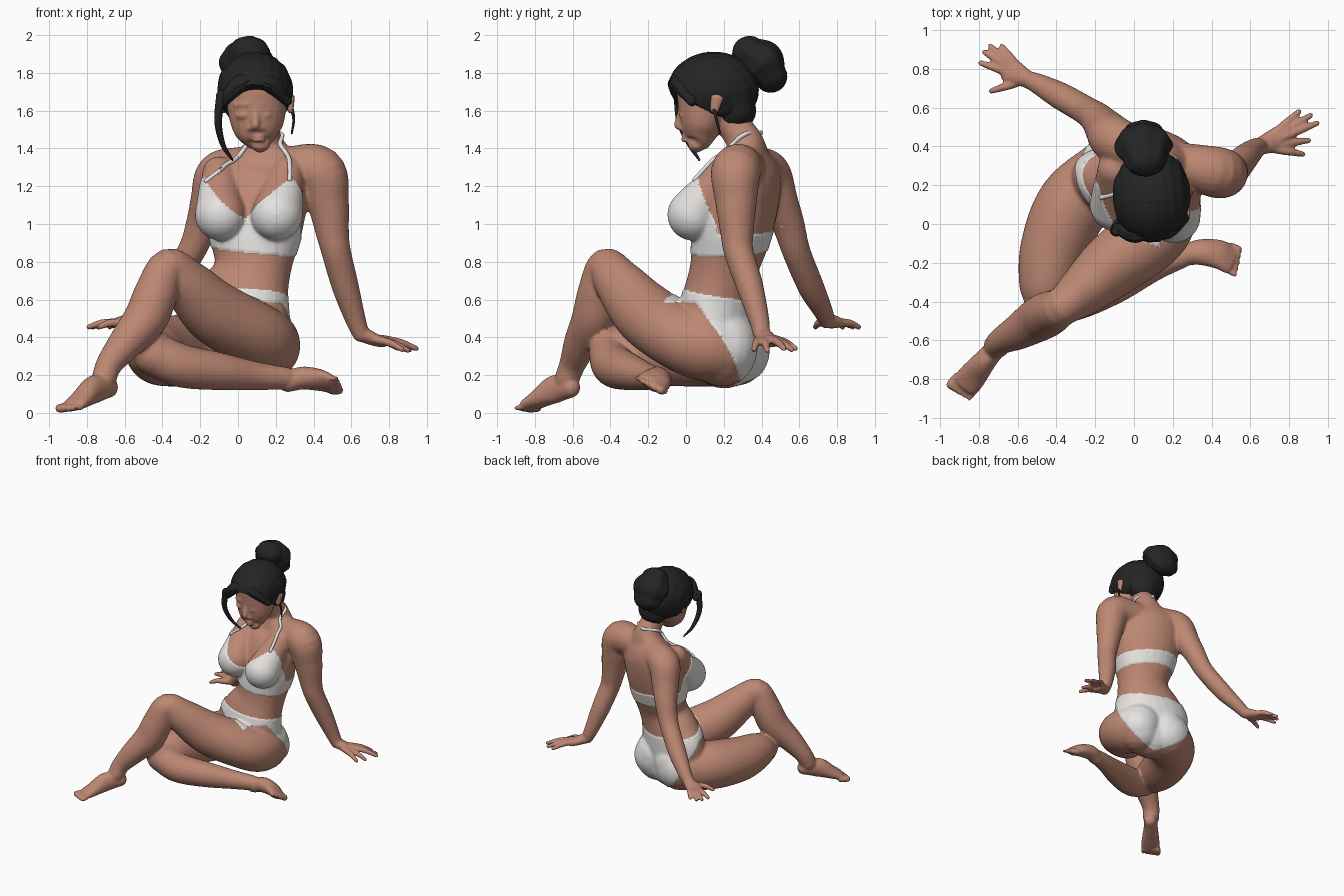
import bpy
import bmesh
import math
from mathutils import Vector
from mathutils.bvhtree import BVHTree

UP = Vector((0, 0, 1))
start_cube = bpy.data.objects.get("Cube")
if start_cube:
    bpy.data.objects.remove(start_cube, do_unlink=True)


def make_material(name, rgb):
    mat = bpy.data.materials.new(name)
    mat.use_nodes = True
    mat.diffuse_color = (*rgb, 1)
    mat.node_tree.nodes["Principled BSDF"].inputs["Base Color"].default_value = (*rgb, 1)
    return mat


skin = make_material("warm_skin", (.51, .245, .172))
cloth = make_material("white_cloth", (.78, .77, .75))
black = make_material("black_hair", (.018, .018, .019))


def resample(points, steps):
    """Catmull-Rom curve through points holding a position and two radii."""
    keys = [Vector(p if len(p) == 5 else (*p, p[3])) for p in points]
    keys = [keys[0] * 2 - keys[1]] + keys + [keys[-1] * 2 - keys[-2]]
    out = []
    for a, b, c, d in zip(keys, keys[1:], keys[2:], keys[3:]):
        for s in range(steps):
            t = s / steps
            out.append((b * 2 + (c - a) * t + (a * 2 - b * 5 + c * 4 - d) * t ** 2
                        + (b * 3 - a - c * 3 + d) * t ** 3) * .5)
    return out + [keys[-2]]


def tube(bm, points, side=(1, 0, 0), steps=6, count=24, ridge=0):
    """Closed rounded tube with an elliptical section; side is the first radius."""
    path = resample(points, steps)
    spots = [Vector(p[:3]) for p in path]
    last = len(path) - 1
    sections = []
    for i, p in enumerate(path):
        along = (spots[min(i + 1, last)] - spots[max(i - 1, 0)]).normalized()
        sections.append((spots[i], along, p[3], p[4]))

    def cap(section, sign):
        c, along, a, b = section
        return [(c + along * sign * min(a, b) * math.sin(q), along, a * math.cos(q), b * math.cos(q))
                for q in (.3, .6, .9, 1.2, 1.45)]

    sections = cap(sections[0], -1)[::-1] + sections + cap(sections[-1], 1)
    rings = []
    for c, along, a, b in sections:
        s = Vector(side)
        s = (s - along * s.dot(along)).normalized()
        up = along.cross(s)
        ring = []
        for k in range(count):
            q = math.tau * k / count
            swell = 1 + ridge * math.cos(q * 8)
            ring.append(bm.verts.new(c + (s * a * math.cos(q) + up * b * math.sin(q)) * swell))
        rings.append(ring)
    for low, high in zip(rings, rings[1:]):
        for k in range(count):
            n = (k + 1) % count
            bm.faces.new((low[k], low[n], high[n], high[k]))
    bm.faces.new(rings[0])
    bm.faces.new(rings[-1])


def finish(bm, name, mats):
    bmesh.ops.recalc_face_normals(bm, faces=bm.faces)
    mesh = bpy.data.meshes.new(name)
    bm.to_mesh(mesh)
    bm.free()
    obj = bpy.data.objects.new(name, mesh)
    bpy.context.collection.objects.link(obj)
    for mat in mats:
        mesh.materials.append(mat)
    return obj


def shade(obj):
    bpy.ops.object.select_all(action="DESELECT")
    obj.select_set(True)
    bpy.context.view_layer.objects.active = obj
    bpy.ops.object.shade_smooth_by_angle(angle=math.radians(40))


def hand(bm, wrist, palm, tips):
    wrist, palm = Vector(wrist), Vector(palm)
    across = (palm - wrist).cross(UP)
    middle = wrist.lerp(palm, .6)
    tube(bm, [(*wrist, .045, .042), (*middle, .06, .034), (*palm, .066, .024)], across)
    for tip in tips:
        tip = Vector(tip)
        root, knuckle = wrist.lerp(tip, .35), wrist.lerp(tip, .7) + UP * .01
        tube(bm, [(*root, .024), (*knuckle, .021), (*tip, .015)], across, 4, 12)


def toes(bm, center, across, ahead):
    center, across, ahead = Vector(center), Vector(across), Vector(ahead)
    for k in range(-2, 3):
        root = center + across * k * .5
        size = .019 + .003 * k
        tube(bm, [(*root, size), (*(root + ahead * (1 + k * .1)), size)], across, 3, 12)


# Torso, buttocks, breasts and neck
chest_side = Vector((.96, -.28, 0))
chest_front = Vector((-.28, -.96, 0))
hip_side = Vector((.94, -.34, 0))
hip_front = Vector((-.34, -.94, 0))
body = bmesh.new()
tube(body, [(-.01, .2, .3, .22, .17), (-.02, .185, .45, .315, .195), (.02, .18, .59, .275, .195),
            (.075, .2, .75, .207, .178), (.09, .235, .92, .245, .2), (.1, .28, 1.1, .275, .2),
            (.12, .32, 1.25, .27, .17), (.14, .32, 1.35, .2, .12), (.14, .31, 1.43, .105, .1),
            (.13, .27, 1.5, .085, .09), (.11, .2, 1.6, .09, .1)], hip_side)
for x, y in ((.115, .2), (-.1, .255)):
    tube(body, [(x, y, .37, .175), (x, y - .01, .315, .175)])
for top, low in (((.26, .2), (.205, .04)), ((-.1, .28), (-.09, .1))):
    tube(body, [(*top, 1.27, .09), (*low, 1.05, .135)])

# Arms and hands
tube(body, [(.25, .31, 1.3, .11), (.43, .265, 1.28, .133), (.475, .265, 1.12, .112), (.5, .27, .95, .088),
            (.52, .28, .85, .078), (.565, .335, .68, .072), (.62, .385, .5, .055), (.65, .4, .42, .045)], (0, 1, 0))
hand(body, (.65, .4, .42), (.76, .445, .37),
     [(.85, .58, .34), (.91, .56, .335), (.945, .52, .34), (.9, .43, .33), (.87, .36, .335)])
tube(body, [(.02, .38, 1.3, .11), (-.1, .435, 1.26, .122), (-.145, .485, 1.13, .107), (-.19, .54, 1, .087),
            (-.25, .585, .85, .075), (-.38, .66, .67, .07), (-.5, .725, .54, .052), (-.55, .745, .49, .044)], (0, 1, 0))
hand(body, (-.55, .745, .49), (-.65, .8, .475),
     [(-.79, .83, .455), (-.77, .885, .455), (-.74, .915, .455), (-.68, .915, .455), (-.735, .685, .455)])

# Raised left leg
tube(body, [(.13, .2, .34, .175), (.145, .08, .36, .185), (.09, -.05, .41, .185, .175), (-.12, -.22, .53, .165, .17),
            (-.27, -.35, .68, .128, .135), (-.37, -.425, .765, .1, .105), (-.435, -.46, .63, .115),
            (-.49, -.49, .5, .115), (-.595, -.555, .37, .092), (-.68, -.6, .26, .07), (-.71, -.63, .18, .065)],
     (.67, -.74, 0), count=32)
tube(body, [(-.685, -.61, .135, .05, .055), (-.76, -.695, .125, .058, .075), (-.825, -.775, .075, .072, .05),
            (-.865, -.825, .045, .075, .034)], (.7, -.7, 0))
toes(body, (-.868, -.83, .028), (-.042, .042, 0), (-.028, -.033, -.003))

# Folded right leg
tube(body, [(-.13, .25, .33, .19), (-.31, .1, .33, .19), (-.41, -.12, .32, .175), (-.45, -.3, .33, .145),
            (-.455, -.4, .335, .112)], UP, count=32)
tube(body, [(-.44, -.4, .31, .115), (-.3, -.38, .25, .115), (-.1, -.31, .22, .1), (.1, -.22, .195, .075),
            (.25, -.165, .185, .06)], UP)
tube(body, [(.265, -.16, .165, .055), (.34, -.145, .185, .068, .06), (.43, -.155, .175, .08, .052),
            (.49, -.18, .157, .086, .036)], (0, .88, -.42))
toes(body, (.497, -.185, .152), (0, .066, -.031), (.03, -.012, 0))

# Head, nose, eyelids, brows, lips and ears
tube(body, [(.1, .13, 1.76, .13, .15), (.1, .115, 1.68, .16, .168), (.1, .095, 1.6, .155, .142), (.105, .075, 1.5, .13, .105),
            (.115, .065, 1.44, .085, .07), (.12, .055, 1.42, .05, .045)])
tube(body, [(.095, -.028, 1.6, .016), (.092, -.04, 1.525, .024, .024)])
for x in (-.1, .1):
    tube(body, [(.095 + x * .35, -.02, 1.505, .012), (.093 + x * .1, -.035, 1.512, .016)], UP)
    tube(body, [(.09 + x * .9, .004, 1.575, .018), (.09 + x * .6, -.014, 1.575, .022)], UP)
    tube(body, [(.09 + x, .004, 1.63, .016), (.09 + x * .4, -.026, 1.635, .018)], UP)
    tube(body, [(.1 + x * 1.83, .165, 1.67, .018, .036), (.1 + x * 1.78, .15, 1.6, .016, .024)])
for z in (1.464, 1.444):
    tube(body, [(.085, -.002, z, .01), (.11, -.013, z, .013), (.135, -.002, z, .01)], UP)

# Fuse the body into one surface
figure = finish(body, "body_and_swimwear", [skin, cloth])
remesh = figure.modifiers.new("Fuse", "REMESH")
remesh.mode = "VOXEL"
remesh.voxel_size = .0085
soften = figure.modifiers.new("Soften", "SMOOTH")
soften.factor, soften.iterations = .5, 5
bpy.context.view_layer.objects.active = figure
for label in ("Fuse", "Soften"):
    bpy.ops.object.modifier_apply(modifier=label)


def is_cloth(p):
    # Chest band and cups
    q = p - Vector((.1, .27, 0))
    u, w = q.dot(chest_side), q.dot(chest_front)
    if abs(u) < (.31 if w > 0 else .265) and .85 < p.z + .1 * u < .96:
        return True
    if .93 < p.z < 1.25 and abs(u) < .33 and w > .045 + .4 * (p.z - 1):
        return p.z < 1.03 + .9 * abs(u)
    # Briefs
    q = p - Vector((-.02, .18, 0))
    u, w = q.dot(hip_side), q.dot(hip_front)
    leg_line = .25 + 1.35 * w + abs(u)
    return abs(u) < .37 and min(leg_line, .585) < p.z < .63 + .18 * w and w < .23


# Blend the joins of the trunk and hips
surface = bmesh.new()
surface.from_mesh(figure.data)
trunk = [v for v in surface.verts if .18 < v.co.z < 1.4 and abs(v.co.x) < .5 and -.2 < v.co.y < .6]
for _ in range(12):
    bmesh.ops.smooth_vert(surface, verts=trunk, factor=.5, use_axis_x=True, use_axis_y=True, use_axis_z=True)

# Colour the swimwear and raise it slightly from the skin
for face in surface.faces:
    face.material_index = int(is_cloth(face.calc_center_median()))
surface.normal_update()
for v in [v for v in surface.verts if all(f.material_index for f in v.link_faces)]:
    v.co += v.normal * .005
surface.to_mesh(figure.data)
shade(figure)

# Halter straps laid over the skin
tree = BVHTree.FromBMesh(surface)
straps = bmesh.new()
for route in ([(.27, .06, 1.22), (.27, .15, 1.35), (.23, .24, 1.43), (.13, .39, 1.48)],
              [(-.13, .17, 1.19), (-.06, .2, 1.32), (.03, .26, 1.43), (.13, .39, 1.48)]):
    laid = []
    for p in resample([(*r, .01) for r in route], 2):
        spot, normal = tree.find_nearest(Vector(p[:3]))[:2]
        laid.append((*(spot + normal * .004), .012))
    tube(straps, laid, (.6, .5, .6), 5, 10)
surface.free()
shade(finish(straps, "halter_straps", [cloth]))

# Hair cap with combed ridges and an open face line
cap_mesh = bmesh.new()
bmesh.ops.create_uvsphere(cap_mesh, u_segments=64, v_segments=40, radius=1)
for v in cap_mesh.verts:
    swell = 1 + .012 * math.sin(v.co.x * 26 + v.co.y * 3)
    x, y, z = v.co * swell
    hairline = 1.675 - .55 * (y * .24 + .125) - .04 * x * x
    v.co = (.09 + x * .2, .145 + y * .24, max(1.71 + z * .2, hairline))
shade(finish(cap_mesh, "hair_cap", [black]))

# Hair gathered at the nape, bun, front rolls and loose strands
nape = bmesh.new()
tube(nape, [(.11, .24, 1.68, .16, .14), (.12, .265, 1.6, .125, .105)], count=48, ridge=.02)
shade(finish(nape, "nape_hair", [black]))
bun = bmesh.new()
tube(bun, [(.06, .335, 1.905, .11, .09), (.05, .4, 1.855, .148, .118), (.05, .45, 1.78, .115, .085)], count=64, ridge=.025)
shade(finish(bun, "hair_bun", [black]))
rolls = bmesh.new()
tube(rolls, [(-.03, .14, 1.8, .045), (.08, .12, 1.85, .06), (.2, .15, 1.8, .045)], UP, count=48, ridge=.04)
tube(rolls, [(.07, -.045, 1.77, .03), (0, -.05, 1.735, .045), (-.08, -.025, 1.65, .03)], UP, count=48, ridge=.04)
tube(rolls, [(.08, -.045, 1.77, .03), (.17, -.03, 1.74, .045), (.26, .03, 1.65, .025)], UP, count=48, ridge=.04)
shade(finish(rolls, "front_hair_rolls", [black]))
strands = bmesh.new()
tube(strands, [(-.09, -.04, 1.68, .026), (-.105, -.03, 1.54, .02), (-.08, .02, 1.42, .014), (-.03, .07, 1.34, .006)], (0, 1, 0), count=12)
tube(strands, [(.275, .14, 1.64, .012), (.295, .16, 1.56, .008), (.285, .18, 1.48, .005)], (0, 1, 0), count=12)
shade(finish(strands, "loose_strands", [black]))
